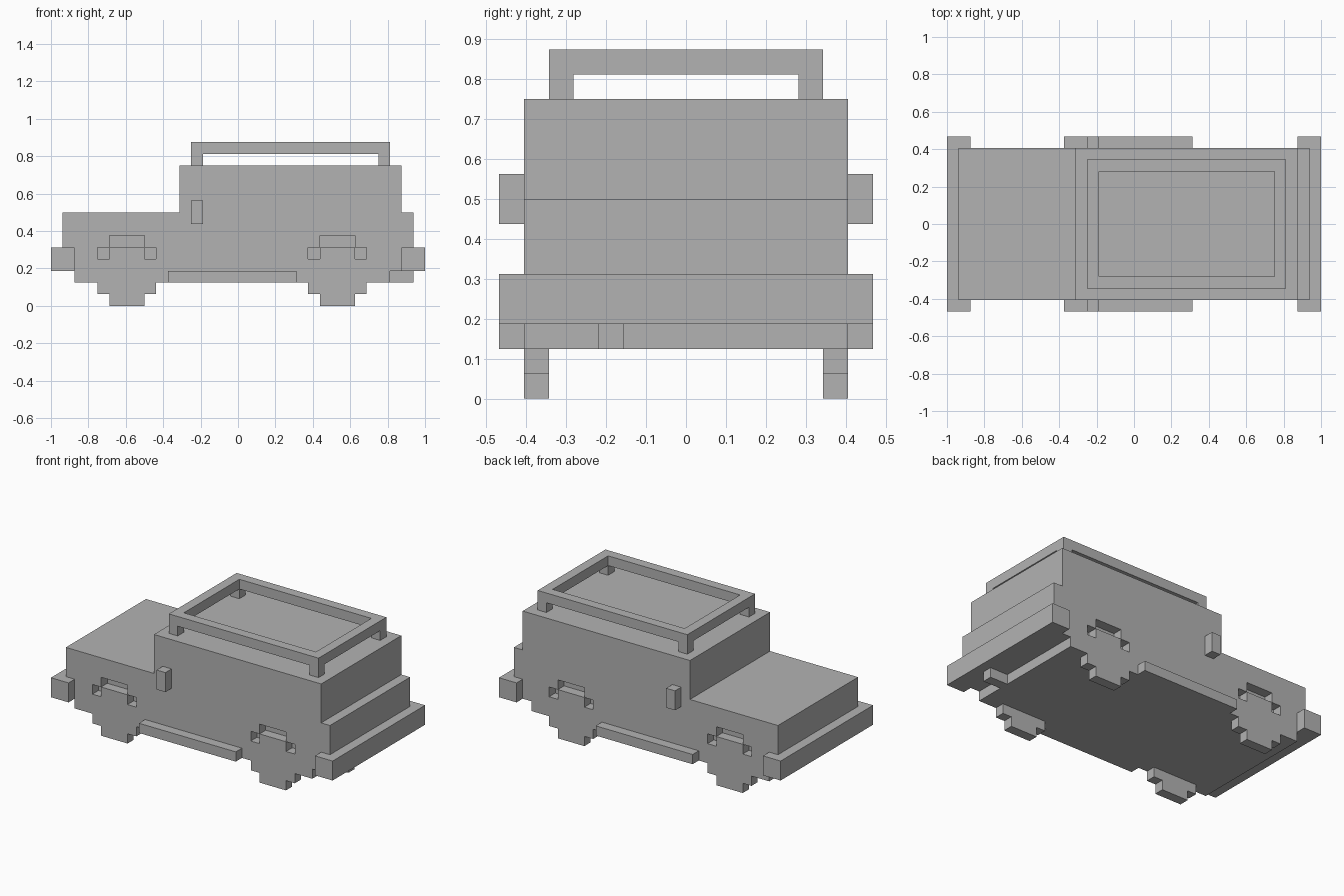
import bpy

U = 1 / 16  # one block of the model's grid

old = bpy.data.objects.get("Cube")
if old:
    bpy.data.objects.remove(old, do_unlink=True)

grey = bpy.data.materials.new("plain_grey")
grey.use_nodes = True
colour = (0.45, 0.45, 0.45, 1)
grey.diffuse_color = colour
grey.node_tree.nodes["Principled BSDF"].inputs["Base Color"].default_value = colour


def prism(name, outline, y0, y1):
    """Extrude an x-z outline (counter-clockwise from the front) from y0 to y1."""
    n = len(outline)
    verts = [(x * U, y * U, z * U) for y in (y0, y1) for x, z in outline]
    faces = [tuple(range(n)), tuple(reversed(range(n, 2 * n)))]
    faces += [(i, i + n, (i + 1) % n + n, (i + 1) % n) for i in range(n)]
    mesh = bpy.data.meshes.new(name)
    mesh.from_pydata(verts, [], faces)
    mesh.materials.append(grey)
    obj = bpy.data.objects.new(name, mesh)
    bpy.context.collection.objects.link(obj)
    return obj


def box(name, x0, x1, y0, y1, z0, z1):
    return prism(name, [(x0, z0), (x1, z0), (x1, z1), (x0, z1)], y0, y1)


def both_sides(name, outline, y0, y1):
    prism("right_" + name, outline, -y1, -y0)
    prism("left_" + name, outline, y0, y1)


def rect(x0, x1, z0, z1):
    return [(x0, z0), (x1, z0), (x1, z1), (x0, z1)]


def arch(c):
    """Stepped wheel opening around the axle position c."""
    half = [(2.5, 2), (2.5, 5), (1.5, 5), (1.5, 6)]
    return [(c - x, z) for x, z in half] + [(c + x, z) for x, z in reversed(half)]


axles = {"front": -9.5, "rear": 8.5}

# Body: plain core, with outer panels that have the wheel openings
upper = [(13, 2), (13, 3), (15, 3), (15, 8), (14, 8), (14, 12),
         (-5, 12), (-5, 8), (-15, 8), (-15, 3), (-14, 3), (-14, 2)]
prism("body_core", upper, -5.5, 5.5)
both_sides("body_panel", arch(axles["front"]) + arch(axles["rear"]) + upper, 5.5, 6.5)

# Wheels: blocky discs flush with the panels
for end, c in axles.items():
    quarter = [(1.5, 0), (1.5, 1), (2.5, 1)]
    right = quarter + [(x, 5 - z) for x, z in reversed(quarter)]
    disc = [(c + x, z) for x, z in right] + [(c - x, z) for x, z in reversed(right)]
    both_sides(end + "_wheel", disc, 5.5, 6.5)

# Bumpers and exhaust
for end, x0 in (("front", -16), ("rear", 14)):
    box(end + "_bumper", x0, x0 + 2, -7.5, 7.5, 3, 5)
box("exhaust_pipe", 13, 15, -3.5, -2.5, 2, 3)

# Side steps and mirrors
both_sides("side_step", rect(-6, 5, 2, 3), 6.5, 7.5)
both_sides("mirror", rect(-4, -3, 7, 9), 6.5, 7.5)

# Roof rack: rails on four corner posts
both_sides("rack_rail", rect(-4, 13, 13, 14), 4.5, 5.5)
for end, x0 in (("front", -4), ("rear", 12)):
    box(end + "_rack_bar", x0, x0 + 1, -4.5, 4.5, 13, 14)
    both_sides(end + "_rack_post", rect(x0, x0 + 1, 12, 13), 4.5, 5.5)
